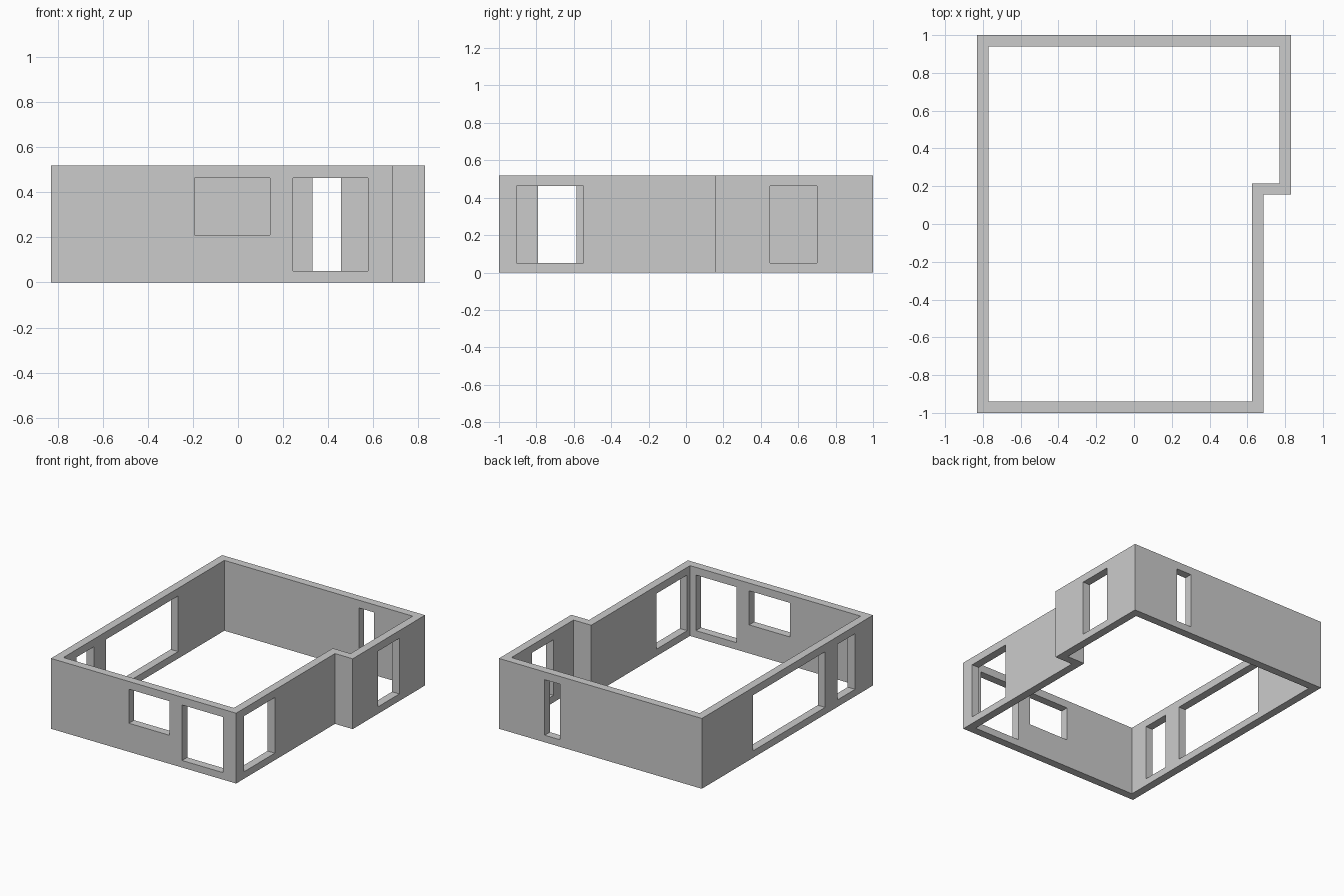
import bpy, bmesh
from mathutils import Matrix

if "Cube" in bpy.data.objects:
    bpy.data.objects.remove(bpy.data.objects["Cube"])

H, T = 0.52, 0.06            # wall height and thickness
LOW, HIGH = 0.052, 0.463     # sill and head of the tall openings
X, XS, YS = 0.83, 0.685, 0.155   # outer half width, stepped-in right wall, step position

# Outer footprint, counter-clockwise, and the same loop moved inwards
outer = [(-X, -1), (XS, -1), (XS, YS), (X, YS), (X, 1), (-X, 1)]
inner = [(-X + T, -1 + T), (XS - T, -1 + T), (XS - T, YS + T),
         (X - T, YS + T), (X - T, 1 - T), (-X + T, 1 - T)]

# Wall ring: one quad per side, extruded up
bm = bmesh.new()
o = [bm.verts.new((x, y, 0)) for x, y in outer]
i = [bm.verts.new((x, y, 0)) for x, y in inner]
n = len(o)
ring = [bm.faces.new((o[k], o[(k + 1) % n], i[(k + 1) % n], i[k])) for k in range(n)]
ext = bmesh.ops.extrude_face_region(bm, geom=ring, use_keep_orig=True)
bmesh.ops.translate(bm, vec=(0, 0, H),
                    verts=[g for g in ext["geom"] if isinstance(g, bmesh.types.BMVert)])
bmesh.ops.recalc_face_normals(bm, faces=bm.faces)
mesh = bpy.data.meshes.new("outer_walls")
bm.to_mesh(mesh)
bm.free()
walls = bpy.data.objects.new("outer_walls", mesh)
bpy.context.collection.objects.link(walls)

# Openings: wall axis, wall centre line, start, end, bottom, top
h = T / 2
openings = [
    ("x", -1 + h, -0.192, 0.141, 0.211, HIGH),   # front window
    ("x", -1 + h, 0.243, 0.577, LOW, HIGH),      # front door
    ("x", 1 - h, 0.331, 0.456, LOW, HIGH),       # back slit
    ("y", XS - h, -0.906, -0.548, LOW, HIGH),    # right front opening
    ("y", X - h, 0.448, 0.70, LOW, HIGH),        # right rear opening
    ("y", -X + h, -0.79, -0.585, LOW, HIGH),     # left narrow opening
    ("y", -X + h, -0.44, 0.40, LOW, HIGH),       # left wide window
]
cut = bmesh.new()
for axis, c, a, b, z0, z1 in openings:
    mid, size, depth = (a + b) / 2, b - a, T * 1.6
    loc = (mid, c) if axis == "x" else (c, mid)
    dim = (size, depth) if axis == "x" else (depth, size)
    bmesh.ops.create_cube(cut, size=1, matrix=Matrix.Translation((*loc, (z0 + z1) / 2))
                          @ Matrix.Diagonal((*dim, z1 - z0, 1)))
cut_mesh = bpy.data.meshes.new("opening_cutter")
cut.to_mesh(cut_mesh)
cut.free()
cutter = bpy.data.objects.new("opening_cutter", cut_mesh)
cutter.hide_render = True
bpy.context.collection.objects.link(cutter)

# Cut the openings, bake the result and drop the cutter
mod = walls.modifiers.new("openings", "BOOLEAN")
mod.operation, mod.solver, mod.object = "DIFFERENCE", "EXACT", cutter
bpy.context.view_layer.update()
baked = bpy.data.meshes.new_from_object(
    walls.evaluated_get(bpy.context.evaluated_depsgraph_get()))
walls.modifiers.clear()
walls.data = baked
bpy.data.objects.remove(cutter)
